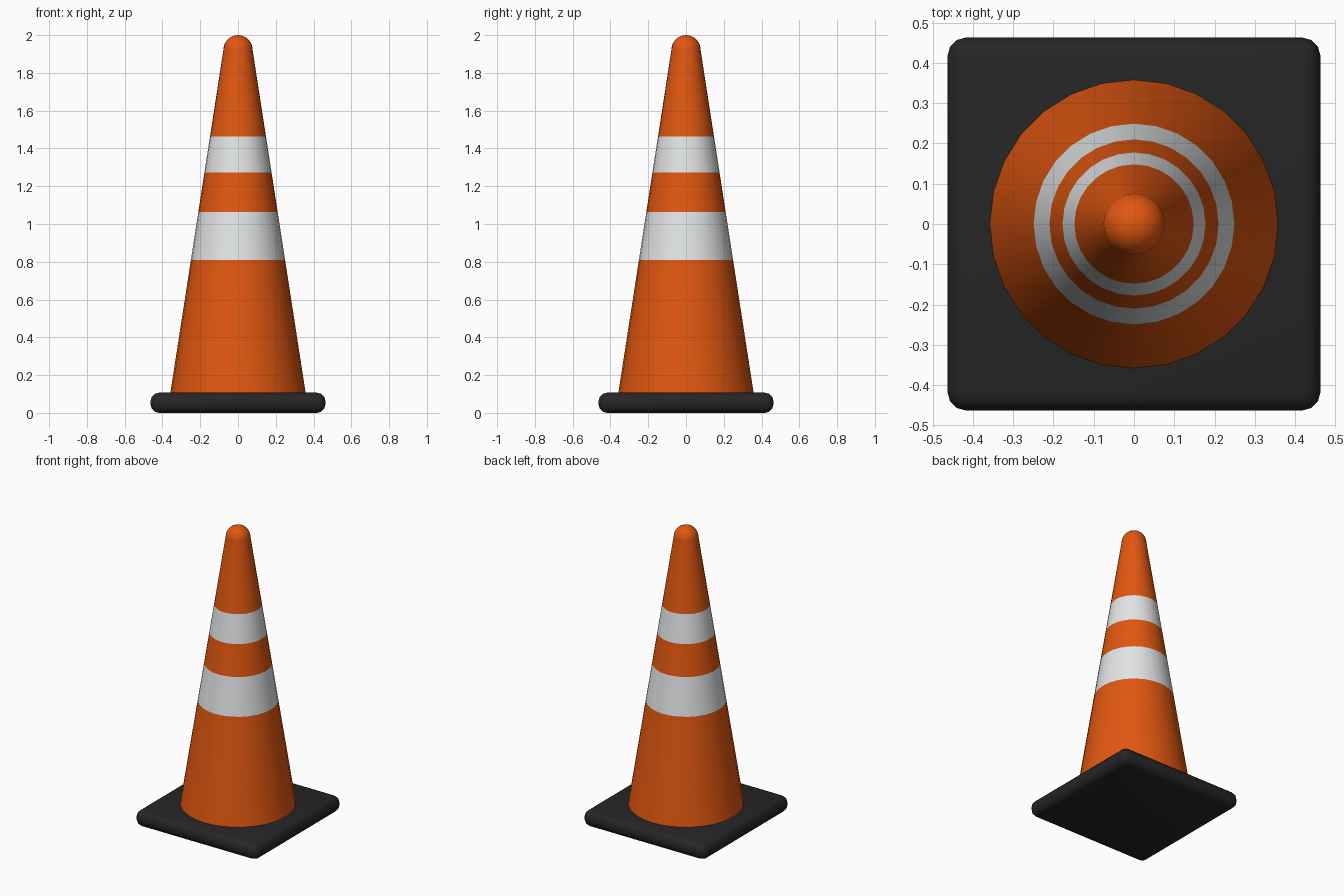
import bpy, math

cube = bpy.data.objects.get("Cube")
if cube:
    bpy.data.objects.remove(cube, do_unlink=True)

SIDES = 28
BASE_TOP, CONE_TOP = 0.107, 1.923
R_BOTTOM, R_TOP = 0.358, 0.077


def material(name, rgb):
    m = bpy.data.materials.new(name)
    m.use_nodes = True
    m.diffuse_color = (*rgb, 1)
    m.node_tree.nodes["Principled BSDF"].inputs["Base Color"].default_value = (*rgb, 1)
    return m


orange = material("bright_orange", (0.75, 0.095, 0.005))
white = material("band_white", (0.76, 0.78, 0.79))
black = material("rubber_black", (0.019, 0.019, 0.019))


def lathe(name, profile, mats, rule=lambda z: 0):
    """Revolve (radius, height) points around z; a zero radius becomes a pole."""
    verts, faces, rings = [], [], []
    for r, z in profile:
        n = SIDES if r > 1e-4 else 1
        rings.append([len(verts) + i for i in range(n)])
        verts += [(r * math.sin(math.tau * i / SIDES),
                   r * math.cos(math.tau * i / SIDES), z) for i in range(n)]
    for a, b in zip(rings, rings[1:]):
        for i in range(SIDES):
            j = (i + 1) % SIDES
            if len(b) == 1:
                faces.append((a[j], a[i], b[0]))
            else:
                faces.append((a[j], a[i], b[i], b[j]))
    mesh = bpy.data.meshes.new(name)
    mesh.from_pydata(verts, [], faces)
    for m in mats:
        mesh.materials.append(m)
    for p in mesh.polygons:
        p.use_smooth = True
        p.material_index = rule(p.center.z)
    ob = bpy.data.objects.new(name, mesh)
    bpy.context.collection.objects.link(ob)
    return ob


# Cone body with two reflective bands
bands = [(0.81, 1.063), (1.273, 1.463)]
heights = [BASE_TOP - 0.01, *bands[0], *bands[1], CONE_TOP]
slope = (R_TOP - R_BOTTOM) / (CONE_TOP - BASE_TOP)
lathe("cone_body", [(R_BOTTOM + slope * (z - BASE_TOP), z) for z in heights],
      [orange, white], lambda z: int(any(lo < z < hi for lo, hi in bands)))

# Rounded tip
steps = 8
arc = [math.pi / 2 * i / steps for i in range(steps + 1)]
lathe("rounded_tip", [(R_TOP * math.cos(a), CONE_TOP + R_TOP * math.sin(a)) for a in arc],
      [orange])

# Square rubber base with rounded edges
bpy.ops.mesh.primitive_cube_add(size=1, location=(0, 0, BASE_TOP / 2))
base = bpy.context.object
base.name = "rubber_base"
base.scale = (0.926, 0.926, BASE_TOP)
bpy.ops.object.transform_apply(location=False, rotation=False, scale=True)
base.data.materials.append(black)
bevel = base.modifiers.new("rounded_edges", 'BEVEL')
bevel.width = 0.045
bevel.segments = 3
bpy.ops.object.modifier_apply(modifier=bevel.name)
bpy.ops.object.shade_smooth_by_angle(angle=math.radians(35))
